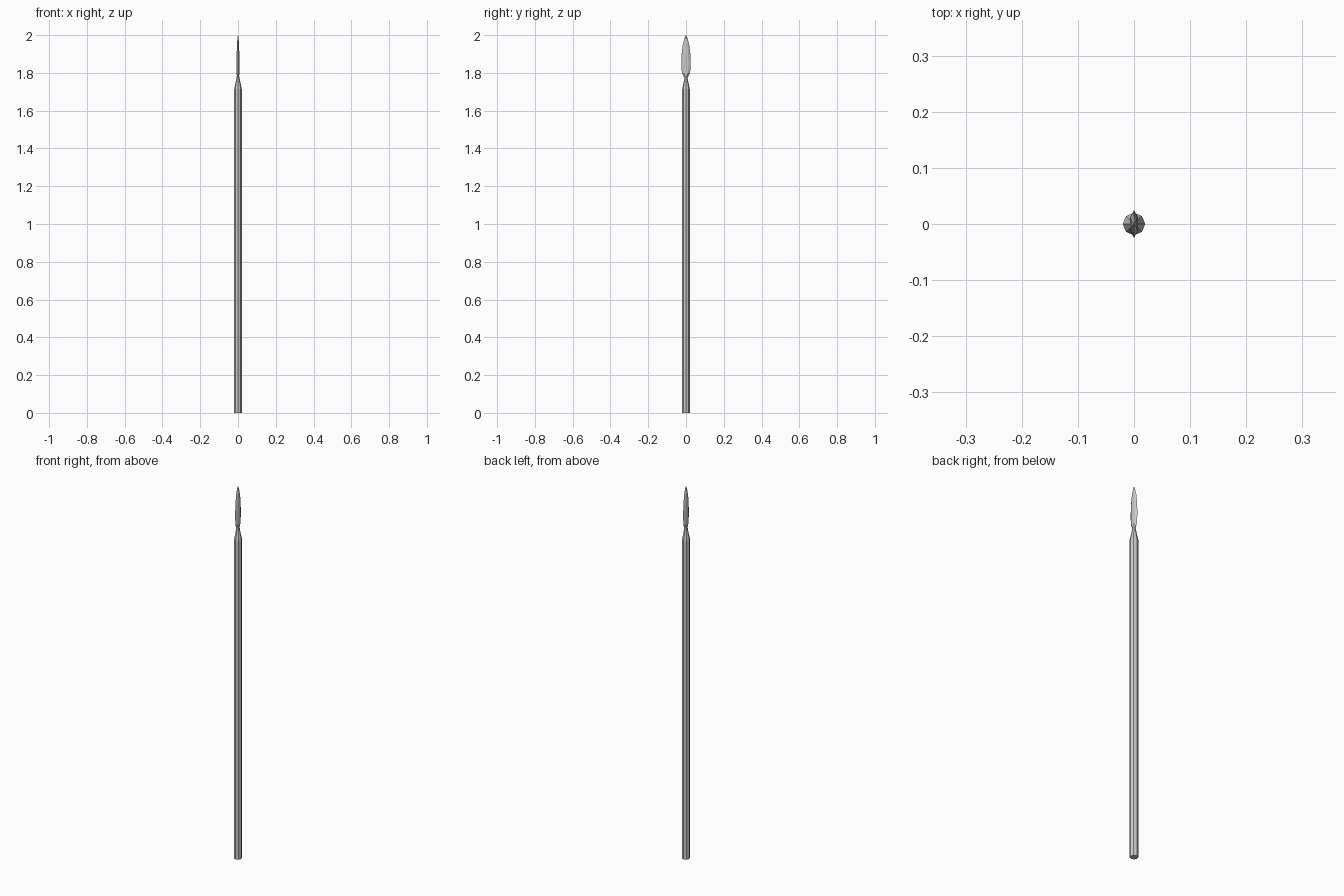
import bpy, bmesh, math

if "Cube" in bpy.data.objects:
    bpy.data.objects.remove(bpy.data.objects["Cube"])


def loft(name, rings):
    """Skin a stack of equal-length rings and cap both ends."""
    bm = bmesh.new()
    loops = [[bm.verts.new(p) for p in ring] for ring in rings]
    n = len(loops[0])
    for a, b in zip(loops, loops[1:]):
        for i in range(n):
            j = (i + 1) % n
            bm.faces.new((a[i], a[j], b[j], b[i]))
    bm.faces.new(loops[0][::-1])
    bm.faces.new(loops[-1])
    bmesh.ops.remove_doubles(bm, verts=bm.verts, dist=0.00001)
    bmesh.ops.recalc_face_normals(bm, faces=bm.faces)
    mesh = bpy.data.meshes.new(name)
    bm.to_mesh(mesh)
    bm.free()
    obj = bpy.data.objects.new(name, mesh)
    bpy.context.collection.objects.link(obj)
    return obj


def octagon(r, z):
    return [(r * math.cos(i * math.pi / 4), r * math.sin(i * math.pi / 4), z)
            for i in range(8)]


def blade_section(w, t, z):
    # flattened hexagon: flat middle, sharp edges on +y and -y
    return [(t, -w * 0.5, z), (t, w * 0.5, z), (0, w, z),
            (-t, w * 0.5, z), (-t, -w * 0.5, z), (0, -w, z)]


# eight-sided pole
loft("shaft", [octagon(0.020, 0), octagon(0.020, 1.715)])

# tapered collar between pole and blade
loft("socket", [octagon(0.020, 1.715), octagon(0.0125, 1.75), octagon(0.007, 1.782)])

# leaf-shaped blade: half width, half thickness, height
profile = [(0.007, 0.006, 1.772), (0.022, 0.007, 1.80), (0.0245, 0.007, 1.845),
           (0.0225, 0.007, 1.905), (0.017, 0.0055, 1.95),
           (0.008, 0.003, 1.983), (0.0008, 0.0005, 2.0)]
loft("blade", [blade_section(*p) for p in profile])
